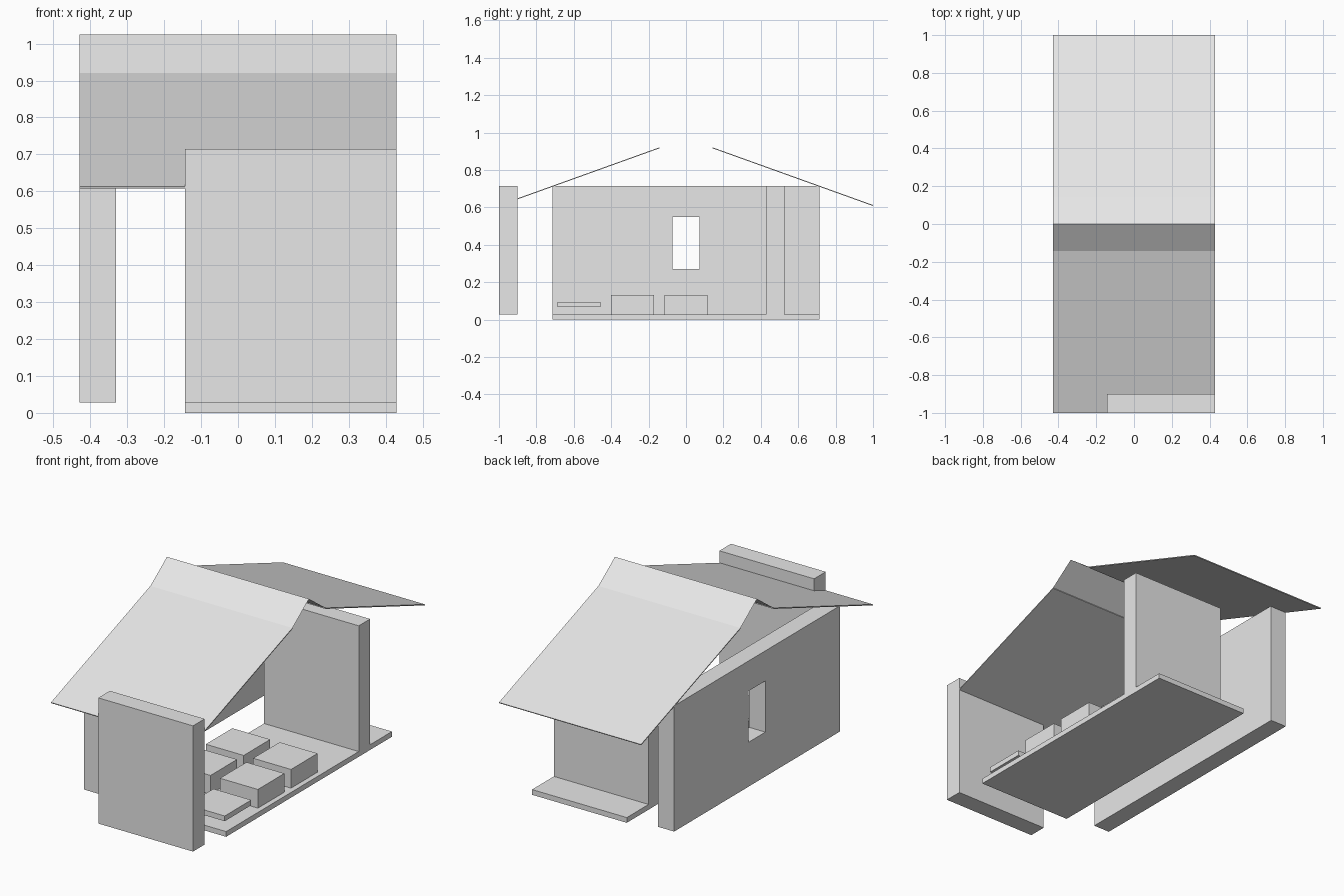
import bpy
import bmesh

if "Cube" in bpy.data.objects:
    bpy.data.objects.remove(bpy.data.objects["Cube"])

grey = bpy.data.materials.new("light_grey")
grey.diffuse_color = (0.8, 0.8, 0.8, 1)
grey.use_nodes = True
grey.node_tree.nodes["Principled BSDF"].inputs["Base Color"].default_value = grey.diffuse_color


def finish(name, bm):
    mesh = bpy.data.meshes.new(name)
    bm.to_mesh(mesh)
    bm.free()
    mesh.materials.append(grey)
    obj = bpy.data.objects.new(name, mesh)
    bpy.context.collection.objects.link(obj)
    return obj


def box(name, x, y, z):
    """Box from (min, max) ranges on each axis."""
    bm = bmesh.new()
    bmesh.ops.create_cube(bm, size=1)
    for v in bm.verts:
        v.co = [r[0] if c < 0 else r[1] for c, r in zip(v.co, (x, y, z))]
    return finish(name, bm)


def sheet(name, profile, thickness=0.0):
    """Sheet spanning the roof width along a (y, z) profile."""
    bm = bmesh.new()
    rows = [[bm.verts.new((x, y, z)) for x in (-HALF, HALF)] for y, z in profile]
    for a, b in zip(rows, rows[1:]):
        bm.faces.new((a[0], a[1], b[1], b[0]))
    bm.normal_update()
    if sum(f.normal.z for f in bm.faces) < 0:
        bmesh.ops.reverse_faces(bm, faces=bm.faces[:])
    obj = finish(name, bm)
    if thickness:
        mod = obj.modifiers.new("thickness", "SOLIDIFY")
        mod.thickness = thickness
        mod.offset = -1
    return obj


HALF = 0.4286
FLOOR = 0.0286
WALL_Z = (FLOOR, 0.7143)
ROOM_X = (-0.1429, HALF)

# Floor and walls
box("floor", ROOM_X, (-0.7143, 0.7143), (0, FLOOR))
box("front_wall", ROOM_X, (-1, -0.9), WALL_Z)
box("back_wall", ROOM_X, (0.4286, 0.5266), WALL_Z)
side = box("side_wall", (-HALF, -0.33), (-0.7143, 0.7143), WALL_Z)

# Window opening through the side wall
cutter = box("window_cutter", (-0.6, -0.2), (-0.0714, 0.0714), (0.271, 0.55))
cutter.hide_render = True
cutter.hide_set(True)
cut = side.modifiers.new("window", "BOOLEAN")
cut.operation = "DIFFERENCE"
cut.solver = "EXACT"
cut.object = cutter

# Gable roof: thin slopes below, steeper sheets meeting at the ridge
for label, s in (("front", -1), ("back", 1)):
    sheet(label + "_roof_slope", [(s * 1.0, 0.613), (s * 0.1429, 0.921)], 0.005)
    sheet(label + "_roof_crown", [(s * 0.1429, 0.921), (0, 1.025)])

# Two columns of seats, with a low floating slab in front of each
R = 0.1143
for i, cx in enumerate((0, 0.2857)):
    for j, cy in enumerate((0, -0.2857)):
        box(f"seat_{i}_{j}", (cx - R, cx + R), (cy - R, cy + R), (FLOOR, 0.1307))
    cy = -0.5714
    box(f"table_{i}", (cx - R, cx + R), (cy - R, cy + R), (0.0665, 0.095))
